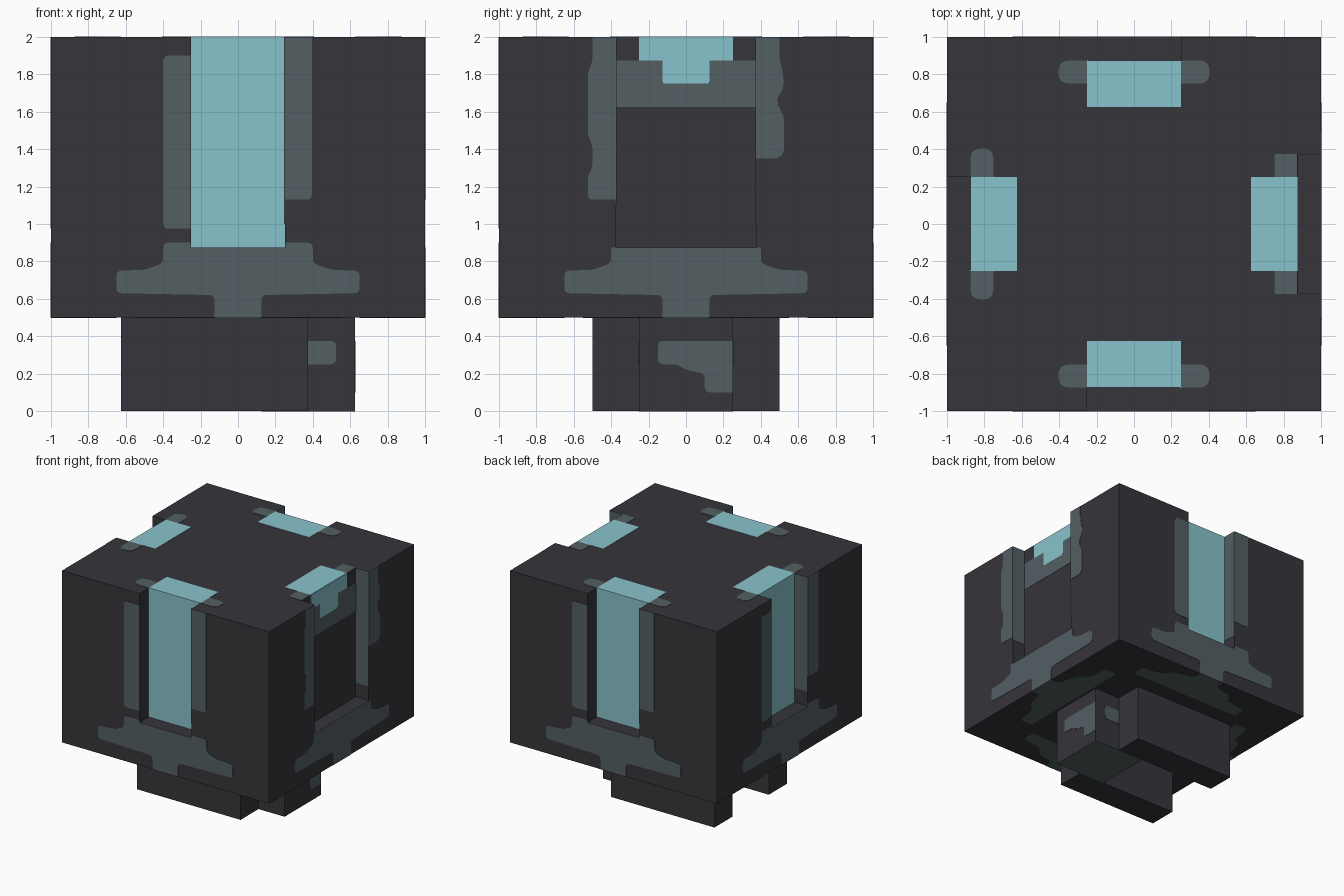
import bpy, bmesh, math
from mathutils import Vector, Matrix

if "Cube" in bpy.data.objects:
    bpy.data.objects.remove(bpy.data.objects["Cube"])


def material(name, rgb):
    m = bpy.data.materials.new(name)
    m.diffuse_color = (*rgb, 1)
    m.use_nodes = True
    m.node_tree.nodes["Principled BSDF"].inputs["Base Color"].default_value = m.diffuse_color
    return m


DARK = material("charcoal", (0.037, 0.035, 0.043))
GREY = material("slate", (0.087, 0.117, 0.127))
TEAL = material("pale_teal", (0.246, 0.552, 0.604))
X, Y, Z = Vector((1, 0, 0)), Vector((0, 1, 0)), Vector((0, 0, 1))
THICK = 0.003


def finish(name, bm, *mats):
    me = bpy.data.meshes.new(name)
    bmesh.ops.recalc_face_normals(bm, faces=bm.faces)
    bm.to_mesh(me)
    bm.free()
    for m in mats:
        me.materials.append(m)
    ob = bpy.data.objects.new(name, me)
    bpy.context.collection.objects.link(ob)
    return ob


def prism(bm, pts, z0, z1):
    """Extrude a flat outline upward."""
    base = bm.faces.new([bm.verts.new((x, y, z0)) for x, y in pts])
    out = bmesh.ops.extrude_face_region(bm, geom=[base], use_keep_orig=True)
    bmesh.ops.translate(bm, vec=(0, 0, z1 - z0),
                        verts=[g for g in out["geom"] if isinstance(g, bmesh.types.BMVert)])
    return base


def rect(x0, y0, x1, y1):
    return [(x0, y0), (x1, y0), (x1, y1), (x0, y1)]


def sharp(pts):
    return [(p[0], p[1], 0) for p in pts]


def rounded(pts):
    """Round each corner; a third value in a point overrides its radius."""
    out, n = [], len(pts)
    for i, p in enumerate(pts):
        c = Vector(p[:2])
        a, b = Vector(pts[i - 1][:2]) - c, Vector(pts[(i + 1) % n][:2]) - c
        r = min(p[2] if len(p) > 2 else 0.03, a.length * 0.49, b.length * 0.49)
        if r < 1e-4:
            out.append(c)
            continue
        s, e = c + a.normalized() * r, c + b.normalized() * r
        for j in range(5):
            t = j / 4
            out.append(s * (1 - t) ** 2 + c * 2 * t * (1 - t) + e * t * t)
    return out


def plate(name, mat, pts, origin, u, v, side):
    """Thin painted plate lying on the plane origin + u, v, turned to one side."""
    rot = Matrix.Rotation(side * math.pi / 2, 3, 'Z')
    n = u.cross(v)
    bm = bmesh.new()
    ring = [origin + u * p[0] + v * p[1] for p in rounded(pts)]
    low = [bm.verts.new(rot @ p) for p in ring]
    top = [bm.verts.new(rot @ (p + n * THICK)) for p in ring]
    bm.faces.new(top)
    bm.faces.new(low[::-1])
    for i in range(len(low)):
        j = (i + 1) % len(low)
        bm.faces.new((low[i], low[j], top[j], top[i]))
    return finish(name, bm, mat)


# Sides in order: front, right, back, left; the right notch is wider
SIDES = ["front", "right", "back", "left"]
HALF = [0.25, 0.375, 0.25, 0.25]

# Head: solid lower slab, upper part notched on four sides
outline = []
for k, w in enumerate(HALF):
    rot = Matrix.Rotation(k * math.pi / 2, 2)
    for p in [(-1, -1), (-w, -1), (-w, -0.875), (w, -0.875), (w, -1)]:
        outline.append(rot @ Vector(p))
bm = bmesh.new()
prism(bm, rect(-1, -1, 1, 1), 0.5, 0.875)
upper_base = prism(bm, outline, 0.875, 2)
bm.normal_update()
for f in bm.faces:
    c = f.calc_center_median()
    flat = max(abs(c.x), abs(c.y))
    if abs(f.normal.z) < 0.1 and abs(flat - 0.875) < 0.01 and c.x < 0.5:
        f.material_index = 1
bmesh.ops.delete(bm, geom=[upper_base], context='FACES_ONLY')
finish("head", bm, DARK, TEAL)

# Base blocks
for name, r in [("front_base_block", rect(-0.625, -0.5, 0.375, -0.25)),
                ("back_base_block", rect(-0.625, 0.25, 0.375, 0.5)),
                ("centre_base_block", rect(0.125, -0.25, 0.625, 0.25))]:
    bm = bmesh.new()
    prism(bm, r, 0, 0.5)
    finish(name, bm, DARK)

for k, (side, w) in enumerate(zip(SIDES, HALF)):
    wide = side == "right"
    face = Vector((0, -1, 0))

    # Stain below the notch
    half = [(0.125, 0.5, 0), (0.125, 0.62), (0.65, 0.63), (0.65, 0.75),
            (0.5, 0.755), (0.4, 0.79)]
    half += [(0.4, 0.875, 0)] if wide else [(0.4, 0.9), (0.25, 0.9, 0), (0.25, 0.875, 0)]
    mirror = [(-p[0], *p[1:]) for p in reversed(half)]
    plate(side + "_lower_stain", GREY, half + mirror, face, X, Z, k)

    # Stain under the head
    half = [(0.125, 1, 0), (0.125, 0.92), (0.3, 0.88), (0.35, 0.8), (0.55, 0.77), (0.55, 0.65)]
    mirror = [(-p[0], *p[1:]) for p in reversed(half)]
    plate(side + "_underside_stain", GREY, half + mirror, Z * 0.5, X, -Y, k)

    # Strips beside the notch
    if wide:
        left = [(-w, 2, 0), (-w, 1.13, 0), (-0.525, 1.13), (-0.525, 1.26), (-0.5, 1.3),
                (-0.5, 1.42), (-0.525, 1.47), (-0.525, 1.81), (-0.5, 1.87), (-0.5, 2, 0)]
        right = [(w, 1.35, 0), (0.525, 1.35, 0.06), (0.525, 1.57), (0.49, 1.64), (0.49, 1.68),
                 (0.52, 1.72), (0.52, 1.81), (0.5, 1.87), (0.5, 2, 0), (w, 2, 0)]
    else:
        left = [(-w, 1.9, 0), (-0.4, 1.9), (-0.4, 0.975), (-w, 0.975, 0)]
        right = [(w, 1.13, 0), (0.395, 1.13), (0.395, 2, 0), (w, 2, 0)]
    plate(side + "_left_strip", GREY, left, face, X, Z, k)
    plate(side + "_right_strip", GREY, right, face, X, Z, k)

    # Stained notch walls
    plate(side + "_right_notch_wall", GREY, sharp(rect(0.875, 1.0, 1, 2)), X * w, -Y, Z, k)
    if wide:
        plate(side + "_left_notch_wall", GREY, sharp(rect(-1, 1.1, -0.875, 2)), X * -w, Y, Z, k)

    # Top lamp with stained ends
    plate(side + "_top_lamp", TEAL, sharp(rect(-0.25, -0.875, 0.25, -0.625)), Z * 2, X, Y, k)
    for s, tag in [(-1, "left"), (1, "right")]:
        e, r = (0.375, 0) if wide else (0.405, 0.1)
        end = [(s * 0.25, -0.875, 0), (s * e, -0.875, r), (s * e, -0.75, r), (s * 0.25, -0.75, 0)]
        plate(f"{side}_top_stain_{tag}", GREY, end[::s], Z * 2, X, Y, k)

# Inner wall of the wide notch: stain band and stepped lamp
inner = Vector((0, -0.875, 0))
lamp = [(-0.25, 1.875, 0), (-0.125, 1.875, 0), (-0.125, 1.75, 0.015), (0.125, 1.75, 0.015),
        (0.125, 1.875, 0), (0.25, 1.875, 0), (0.25, 2, 0), (-0.25, 2, 0)]
band = [(-0.375, 1.625), (0.375, 1.625), (0.375, 1.875), (0.125, 1.875),
        (0.125, 1.75), (-0.125, 1.75), (-0.125, 1.875), (-0.375, 1.875)]
plate("right_notch_lamp", TEAL, lamp, inner, X, Z, 1)
plate("right_notch_band", GREY, sharp(band), inner, X, Z, 1)

# Stains on the centre base block
end = [(-0.15, 0.25), (-0.05, 0.25), (0, 0.22), (0.1, 0.2), (0.1, 0.1),
       (0.25, 0.1, 0), (0.25, 0.375, 0), (-0.15, 0.375)]
plate("base_end_stain", GREY, end, Y * -0.625, X, Z, 1)
spot = [(0.375, 0.25, 0), (0.525, 0.25), (0.525, 0.375), (0.375, 0.375, 0)]
plate("base_front_stain", GREY, spot, Y * -0.25, X, Z, 0)
plate("base_back_stain", GREY, [(-p[0], *p[1:]) for p in spot[::-1]], Y * -0.25, X, Z, 2)
plate("base_bottom_stain", GREY, sharp(rect(0.125, -0.25, 0.625, 0.25)), Z * THICK * 0.5, X, -Y, 0)
